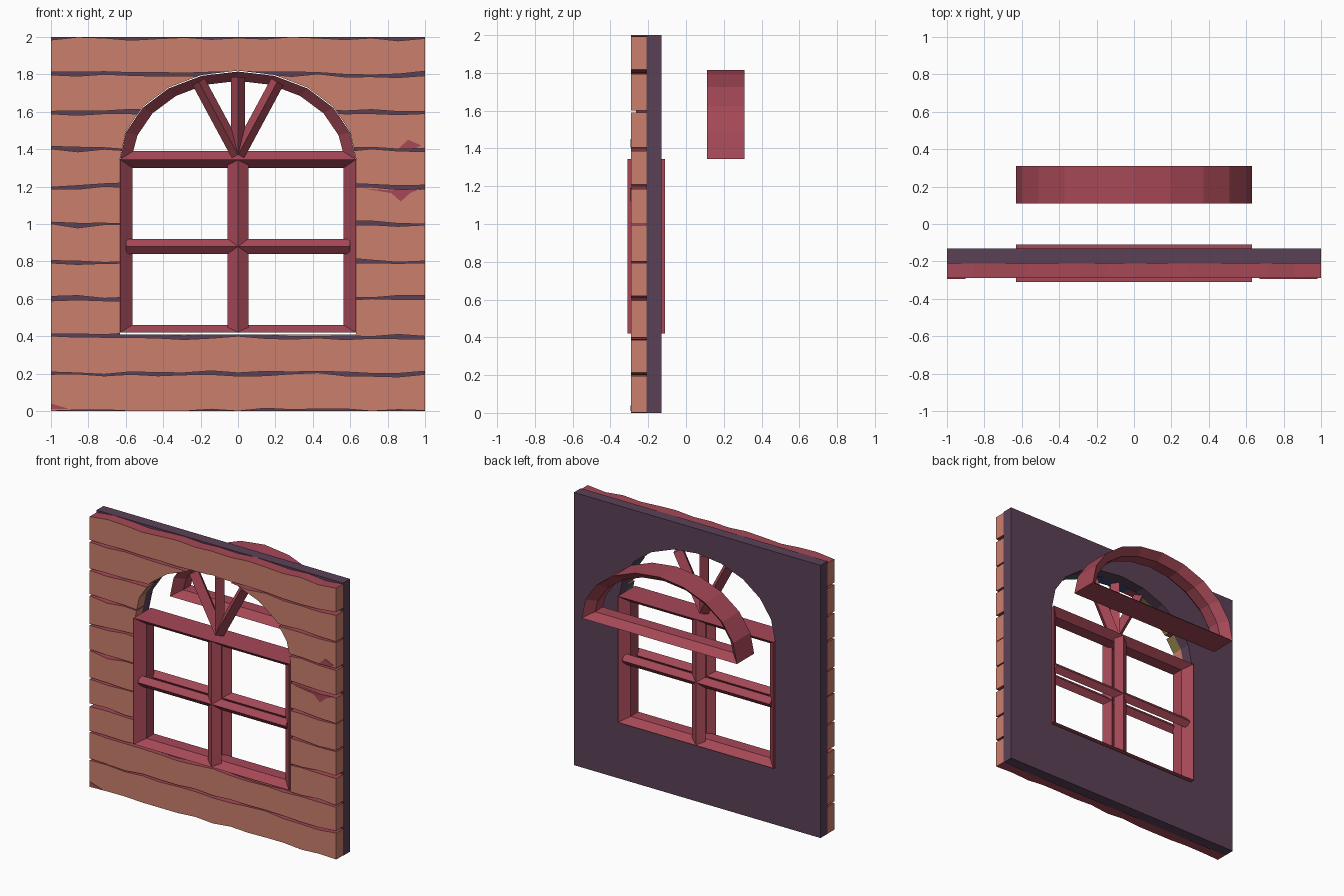
import bpy, bmesh, math, random
from mathutils import Vector, Matrix

if "Cube" in bpy.data.objects:
    bpy.data.objects.remove(bpy.data.objects["Cube"])

random.seed(7)


def material(name, rgb):
    m = bpy.data.materials.new(name)
    m.diffuse_color = (*rgb, 1)
    m.use_nodes = True
    m.node_tree.nodes["Principled BSDF"].inputs["Base Color"].default_value = m.diffuse_color
    return m


PLANK = material("plank_orange", (0.60, 0.215, 0.15))
RED = material("frame_red", (0.38, 0.065, 0.095))
PURPLE = material("backing_purple", (0.105, 0.053, 0.095))
OLIVE = material("reveal_olive", (0.30, 0.23, 0.07))
BLUE = material("reveal_blue", (0.04, 0.07, 0.20))
GREEN = material("reveal_green", (0.03, 0.13, 0.11))


def finish(name, bm, mats):
    bmesh.ops.recalc_face_normals(bm, faces=bm.faces[:])
    me = bpy.data.meshes.new(name)
    bm.to_mesh(me)
    bm.free()
    for m in mats:
        me.materials.append(m)
    ob = bpy.data.objects.new(name, me)
    bpy.context.collection.objects.link(ob)
    return ob


def prism(bm, pts, y0, y1):
    """Extrude an x-z outline along y."""
    a = [bm.verts.new((x, y0, z)) for x, z in pts]
    b = [bm.verts.new((x, y1, z)) for x, z in pts]
    bm.faces.new(a)
    bm.faces.new(b[::-1])
    n = len(pts)
    for i in range(n):
        j = (i + 1) % n
        bm.faces.new((a[i], b[i], b[j], a[j]))


def frame(name, outer, inner, yc):
    """Closed frame, wide outside and chamfered to a narrower inner face."""
    bm = bmesh.new()
    loops = []
    for pts, y in ((outer, -0.1), (inner, -0.045), (inner, 0.045), (outer, 0.1)):
        loops.append([bm.verts.new((x, yc + y, z)) for x, z in pts])
    n = len(outer)
    for k in range(4):
        p, q = loops[k], loops[(k + 1) % 4]
        for i in range(n):
            j = (i + 1) % n
            bm.faces.new((p[i], p[j], q[j], q[i]))
    return finish(name, bm, [RED])


def bar(name, start, end, width, depth, yc):
    """Diamond-section bar between two x-z points, ridge facing front."""
    bm = bmesh.new()
    a, b = Vector((start[0], yc, start[1])), Vector((end[0], yc, end[1]))
    d = (b - a).normalized()
    side = d.cross(Vector((0, 1, 0))) * width / 2
    front = Vector((0, -depth / 2, 0))
    ring = [front, side, -front, -side]
    p = [bm.verts.new(a + r) for r in ring]
    q = [bm.verts.new(b + r) for r in ring]
    bm.faces.new(p)
    bm.faces.new(q[::-1])
    for i in range(4):
        j = (i + 1) % 4
        bm.faces.new((p[i], q[i], q[j], p[j]))
    return finish(name, bm, [RED])


def arch(a, b, z0, n=10):
    return [(a * math.cos(math.pi * i / n), z0 + b * math.sin(math.pi * i / n))
            for i in range(n + 1)]


def cut(ob, cutter):
    mod = ob.modifiers.new("opening", 'BOOLEAN')
    mod.operation, mod.solver, mod.object = 'DIFFERENCE', 'EXACT', cutter
    dg = bpy.context.evaluated_depsgraph_get()
    me = bpy.data.meshes.new_from_object(ob.evaluated_get(dg))
    ob.modifiers.clear()
    ob.data = me


# arched opening cutter
bm = bmesh.new()
prism(bm, [(-0.63, 0.41), (0.63, 0.41)] + arch(0.63, 0.47, 1.35), -0.5, 0.1)
cutter = finish("opening_cutter", bm, [])
cutter.hide_render = True

# backing wall
bm = bmesh.new()
prism(bm, [(-1, 0), (1, 0), (1, 2), (-1, 2)], -0.21, -0.13)
wall = finish("backing_wall", bm, [PURPLE])
cut(wall, cutter)

# wavy planks
bm = bmesh.new()
cols = 14
xs = [-1 + 2 * i / cols for i in range(cols + 1)]
seams = []
for k in range(11):
    seam = []
    for x in xs:
        mid = 0.2 * k + random.uniform(-0.009, 0.009)
        gap = random.uniform(0.002, 0.013)
        seam.append((max(mid - gap, 0), min(max(mid + gap, 0), 2)))
    seams.append(seam)
for k in range(10):
    low = [(x, s[1]) for x, s in zip(xs, seams[k])]
    high = [(x, min(s[0], 2)) for x, s in zip(xs, seams[k + 1])]
    prism(bm, low + high[::-1], -0.29, -0.21)
planks = finish("wall_planks", bm, [PLANK, RED, OLIVE, BLUE, GREEN])
cut(planks, cutter)

# plank colours: red upper and lower edges, mixed colours inside the arch
for f in planks.data.polygons:
    x, _, z = f.center
    r = (x / 0.63) ** 2 + ((z - 1.35) / 0.47) ** 2
    f.material_index = 0
    if abs(f.normal.y) > 0.5:
        continue
    if z > 1.36 and 0.93 < r < 1.01:
        f.material_index = 0 if x < -0.58 else 2 if x < -0.2 else 3 if x < 0.25 else 4
    elif abs(f.normal.z) > 0.7:
        f.material_index = 1
bpy.data.objects.remove(cutter)

# chipped red patches on the planks
bm = bmesh.new()
for pts in ([(0.67, 1.19), (0.82, 1.165), (0.87, 1.12), (0.92, 1.165), (0.98, 1.19), (0.82, 1.18)],
            [(0.86, 1.405), (0.91, 1.45), (0.98, 1.42), (0.95, 1.405)],
            [(-1, 0.01), (-0.9, 0.01), (-1, 0.04)]):
    prism(bm, pts, -0.293, -0.288)
finish("plank_chips", bm, [RED])

# rectangular window frame
frame("window_frame",
      [(-0.63, 0.42), (0.63, 0.42), (0.63, 1.345), (-0.63, 1.345)],
      [(-0.565, 0.46), (0.565, 0.46), (0.565, 1.30), (-0.565, 1.30)], -0.21)

# front and back window cross
for label, y in (("front", -0.272), ("back", -0.148)):
    bar(label + "_mullion", (0, 0.425), (0, 1.345), 0.11, 0.07, y)
    bar(label + "_crossbar", (-0.6, 0.88), (0.6, 0.88), 0.08, 0.07, y)

# arched frame standing behind the wall
inner = arch(0.565, 0.42, 1.345)
inner[0], inner[-1] = (0.56, 1.39), (-0.56, 1.39)
frame("arch_frame", arch(0.63, 0.47, 1.345), inner, 0.21)

# fan spokes in the arch
for label, x, z in (("left", -0.21, 1.76), ("centre", 0, 1.785), ("right", 0.21, 1.76)):
    bar(label + "_spoke", (0, 1.37), (x, z), 0.075, 0.11, -0.21)
